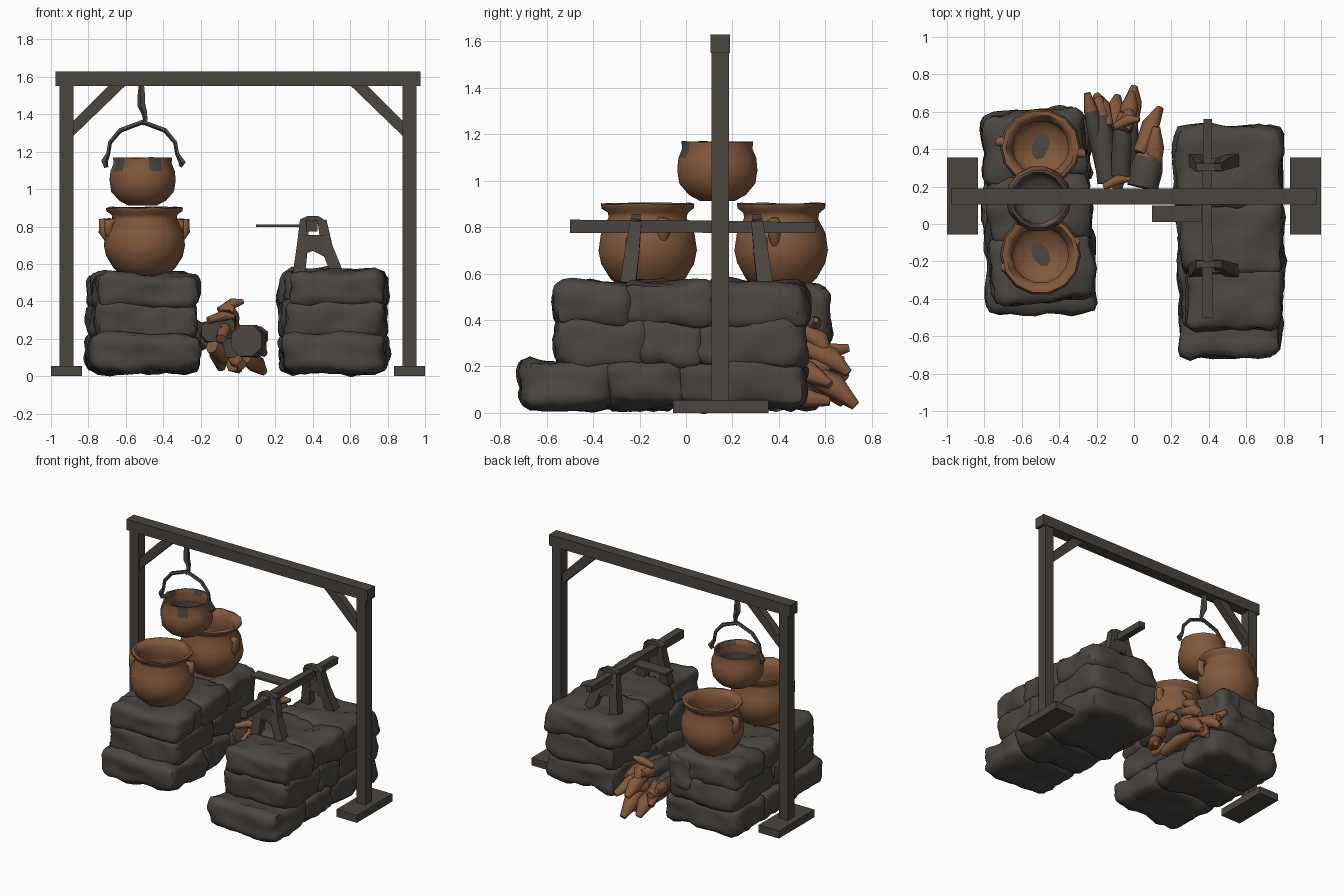
import bpy, bmesh, math, random
from mathutils import Vector, Matrix, noise

if "Cube" in bpy.data.objects:
    bpy.data.objects.remove(bpy.data.objects["Cube"])

random.seed(4)


def material(name, rgb):
    m = bpy.data.materials.new(name)
    m.diffuse_color = (*rgb, 1)
    m.use_nodes = True
    m.node_tree.nodes["Principled BSDF"].inputs["Base Color"].default_value = m.diffuse_color
    return m


STONE = material("dark stone", (0.069, 0.061, 0.053))
TIMBER = material("dark timber", (0.067, 0.058, 0.049))
CLAY = material("clay brown", (0.222, 0.099, 0.045))
IRON = material("dark iron", (0.068, 0.062, 0.055))
SPLIT = material("split wood", (0.228, 0.100, 0.045))


def finish(name, bm, mats, smooth=None):
    bmesh.ops.recalc_face_normals(bm, faces=bm.faces)
    me = bpy.data.meshes.new(name)
    bm.to_mesh(me)
    bm.free()
    ob = bpy.data.objects.new(name, me)
    bpy.context.collection.objects.link(ob)
    for m in mats:
        me.materials.append(m)
    if smooth:
        bpy.ops.object.select_all(action='DESELECT')
        ob.select_set(True)
        bpy.context.view_layer.objects.active = ob
        bpy.ops.object.shade_smooth_by_angle(angle=math.radians(smooth))
    return ob


def box(name, lo, hi, mat):
    bm = bmesh.new()
    lo, hi = Vector(lo), Vector(hi)
    bmesh.ops.create_cube(bm, size=1)
    for v in bm.verts:
        v.co = (lo + hi) / 2 + v.co * (hi - lo)
    return finish(name, bm, [mat])


def rod(name, pts, radii, sides, mats, split_from=99, smooth=None):
    """Capped tube along points; segments from split_from on use the second material."""
    bm = bmesh.new()
    pts = [Vector(p) for p in pts]
    rings = []
    for i, p in enumerate(pts):
        t = (pts[min(i + 1, len(pts) - 1)] - pts[max(i - 1, 0)]).normalized()
        u = t.cross(Vector((0, 1, 0)) if abs(t.y) < 0.8 else Vector((0, 0, 1))).normalized()
        w = t.cross(u)
        rings.append([bm.verts.new(p + radii[i] * (u * math.cos(a) + w * math.sin(a)))
                      for a in (math.tau * (k + 0.5) / sides for k in range(sides))])
    for i in range(len(rings) - 1):
        for k in range(sides):
            n = (k + 1) % sides
            f = bm.faces.new((rings[i][k], rings[i][n], rings[i + 1][n], rings[i + 1][k]))
            f.material_index = int(i >= split_from)
    bm.faces.new(rings[0])
    bm.faces.new(rings[-1]).material_index = int(split_from < 99)
    return finish(name, bm, mats, smooth)


def plate(name, outline, y, depth, mat):
    """Outline in x and z, extruded along y."""
    bm = bmesh.new()
    f = bm.faces.new([bm.verts.new((x, y, z)) for x, z in outline])
    ext = bmesh.ops.extrude_face_region(bm, geom=[f])
    bmesh.ops.translate(bm, vec=(0, depth, 0),
                        verts=[v for v in ext["geom"] if isinstance(v, bmesh.types.BMVert)])
    finish(name, bm, [mat])


# Timber frame: cross beam, posts, feet and diagonal braces
box("cross_beam", (-0.975, 0.105, 1.55), (0.975, 0.19, 1.63), TIMBER)
for s, side in ((-1, "left"), (1, "right")):
    xs = sorted((s * 0.88, s * 0.955))
    box(side + "_post", (xs[0], 0.11, 0.05), (xs[1], 0.185, 1.56), TIMBER)
    xs = sorted((s * 0.835, s))
    box(side + "_foot", (xs[0], -0.055, 0), (xs[1], 0.355, 0.055), TIMBER)
    plate(side + "_brace", [(s * x, z) for x, z in
                            ((0.885, 1.28), (0.885, 1.36), (0.69, 1.555), (0.60, 1.555))],
          0.12, 0.055, TIMBER)


# Stone stacks: lumpy rounded blocks in staggered courses
def stone(name, x0, x1, y0, y1, z0, z1, turn=0):
    bm = bmesh.new()
    bmesh.ops.create_cube(bm, size=2)
    bmesh.ops.subdivide_edges(bm, edges=bm.edges[:], cuts=8, use_grid_fill=True)
    c = Vector((x0 + x1, y0 + y1, z0 + z1)) / 2
    h = Vector((x1 - x0, y1 - y0, z1 - z0)) / 2
    rot = Matrix.Rotation(math.radians(turn), 3, 'Z')
    seed = Vector([random.uniform(0, 50) for _ in range(3)])
    rad = 0.06
    for v in bm.verts:
        p = Vector([v.co[i] * h[i] for i in range(3)])
        core = Vector([max(-h[i] + rad, min(h[i] - rad, p[i])) for i in range(3)])
        n = (p - core).normalized()
        p = core + n * rad
        p += n * (0.030 * noise.noise(p * 6 + seed) + 0.018 * noise.noise(p * 14 + seed) - 0.002)
        v.co = c + rot @ p
    finish(name, bm, [STONE], 50)


def course(name, x0, x1, cuts, z0, z1, turn=0, lean=(0, 0)):
    for i in range(len(cuts) - 1):
        j = random.uniform(-0.008, 0.008)
        mid = (cuts[i] + cuts[i + 1]) / 2
        stone(f"{name}_stone_{i + 1}", x0 + j - lean[0] * mid, x1 + j - lean[1] * mid,
              cuts[i] - 0.025, cuts[i + 1] + 0.025, z0, z1, turn)


course("left_bottom", -0.80, -0.215, (-0.455, -0.06, 0.25, 0.565), 0.02, 0.225, 2, (0.03, 0.04))
course("left_middle", -0.775, -0.235, (-0.395, 0.09, 0.585), 0.19, 0.41, 4, (0.06, 0.07))
course("left_top", -0.775, -0.23, (-0.395, -0.08, 0.25, 0.575), 0.35, 0.55, 4, (0.06, 0.07))
stone("left_back_stone", -0.48, -0.28, 0.42, 0.635, 0.28, 0.54, -8)
course("right_bottom", 0.232, 0.795, (-0.69, -0.33, -0.02, 0.49), 0.02, 0.23, 0, (0.02, -0.01))
course("right_middle", 0.24, 0.795, (-0.535, -0.18, 0.06, 0.495), 0.19, 0.42, 0, (0.04, -0.01))
course("right_top", 0.25, 0.795, (-0.54, -0.25, 0.10, 0.505), 0.36, 0.57, 0, (0.07, -0.01))


# Pots: lathed open vessels with thick walls
def lathe(name, centre, profile, mats, dark, scale=1, sides=14):
    """dark(ring index, angle index) decides the second material."""
    bm = bmesh.new()
    rings = [[bm.verts.new((centre[0] + r * math.cos(math.tau * k / sides),
                            centre[1] + r * scale * math.sin(math.tau * k / sides),
                            z + (random.uniform(-0.004, 0.004) if r > 0.15 else 0)))
              for k in range(sides)] for r, z in profile]
    for i in range(len(rings) - 1):
        for k in range(sides):
            n = (k + 1) % sides
            f = bm.faces.new((rings[i][k], rings[i][n], rings[i + 1][n], rings[i + 1][k]))
            f.material_index = int(dark(i, k))
    bm.faces.new(rings[0])
    bm.faces.new(rings[-1]).material_index = int(dark(len(rings) - 1, 0))
    return finish(name, bm, mats, 62)


big = [(0.12, 0.54), (0.165, 0.58), (0.205, 0.645), (0.217, 0.70), (0.207, 0.77), (0.172, 0.84),
       (0.176, 0.862), (0.203, 0.882), (0.206, 0.90), (0.185, 0.903), (0.150, 0.86),
       (0.175, 0.77), (0.18, 0.70), (0.12, 0.60)]
for name, x, y, ang, reach, scale in (("front_pot", -0.50, -0.165, 20, -0.008, 1.0),
                                      ("rear_pot", -0.50, 0.41, -8, 0.012, 0.95)):
    lathe(name, (x, y), big, [CLAY], lambda i, k: False, scale)
    # soot patch on the pot floor
    bm = bmesh.new()
    bmesh.ops.create_circle(bm, cap_ends=True, segments=8, radius=1,
                            matrix=Matrix.Translation((x, y + 0.005, 0.605))
                            @ Matrix.Rotation(-0.3 if y > 0 else 0.5, 4, 'Z')
                            @ Matrix.Diagonal((0.045, 0.075, 1, 1)))
    finish(name + "_soot", bm, [IRON])
    # horn-like lugs on the shoulders
    for s in (-1, 1):
        d = Vector((s * math.cos(math.radians(ang)), s * math.sin(math.radians(ang)), 0))
        path = [Vector((x, y, z)) + d * (r + reach)
                for r, z in ((0.175, 0.825), (0.21, 0.825), (0.208, 0.775), (0.175, 0.71))]
        rod(name + "_lug", path, [0.02, 0.028, 0.028, 0.015], 7, [CLAY], smooth=60)

small = [(0.075, 0.912), (0.125, 0.938), (0.168, 0.99), (0.177, 1.045), (0.172, 1.095),
         (0.155, 1.135), (0.158, 1.167), (0.144, 1.168), (0.132, 1.135), (0.147, 1.08),
         (0.14, 1.00), (0.10, 0.95)]
lathe("hanging_pot", (-0.51, 0.135), small, [CLAY, IRON],
      lambda i, k: i == 6 or i >= 9 or (i == 5 and k in (8, 11)) or (i == 4 and k in (8, 11))
      or (i == 7 and k % 3 == 0))

# Pot bail with curled ends, and chain hook
bail = [(-0.195, 1.115), (-0.205, 1.15), (-0.185, 1.19), (-0.175, 1.25), (-0.12, 1.315), (0, 1.36),
        (0.12, 1.315), (0.175, 1.25), (0.185, 1.19), (0.215, 1.14), (0.20, 1.12)]
rod("pot_bail", [(-0.51 + x, 0.135, z) for x, z in bail],
    [0.012, 0.02, 0.012, 0.012, 0.014, 0.014, 0.014, 0.012, 0.012, 0.02, 0.012], 5, [IRON])
rod("hanging_hook", [(-0.515, 0.14, 1.555), (-0.515, 0.14, 1.50), (-0.515, 0.14, 1.45),
                     (-0.50, 0.14, 1.41), (-0.495, 0.135, 1.37), (-0.515, 0.135, 1.345)],
    [0.016, 0.022, 0.024, 0.018, 0.013, 0.012], 5, [IRON])

# Spit resting on two forked stands, with a flat paddle handle
rod("spit_log", [(0.395, -0.50, 0.803), (0.39, 0.0, 0.803), (0.395, 0.56, 0.797)],
    [0.041, 0.038, 0.033], 4, [TIMBER])
for name, yt, yb in (("front_stand", -0.215, -0.25), ("rear_stand", 0.305, 0.34)):
    ym = (yt + yb) / 2
    rod(name + "_left_leg", [(0.325, yb, 0.54), (0.345, ym, 0.70), (0.355, yt, 0.83)],
        [0.047, 0.042, 0.034], 4, [TIMBER])
    rod(name + "_right_leg", [(0.53, yb, 0.55), (0.475, ym, 0.69), (0.45, yt, 0.83)],
        [0.047, 0.044, 0.034], 4, [TIMBER])
    rod(name + "_cap", [(0.34, yt, 0.82), (0.375, yt, 0.838), (0.425, yt, 0.838), (0.465, yt, 0.81)],
        [0.028, 0.026, 0.026, 0.03], 4, [TIMBER])
    plate(name + "_web", [(0.35, 0.65), (0.40, 0.67), (0.46, 0.64), (0.46, 0.755), (0.35, 0.755)],
          ym - 0.028, 0.056, TIMBER)
box("paddle_handle", (0.095, 0.01, 0.798), (0.36, 0.10, 0.812), TIMBER)

# Firewood: barked logs whose split ends fan out to the back
logs = [  # front point, back point, radius
    ((0.045, 0.195, 0.19), (0.09, 0.40, 0.18), 0.09),
    ((-0.04, 0.24, 0.15), (-0.02, 0.62, 0.20), 0.055),
    ((-0.14, 0.22, 0.24), (-0.19, 0.68, 0.22), 0.06),
    ((-0.07, 0.26, 0.27), (-0.06, 0.60, 0.32), 0.055),
    ((-0.16, 0.28, 0.20), (-0.25, 0.70, 0.28), 0.045),
]
for i, (a, b, r) in enumerate(logs):
    a, b = Vector(a), Vector(b)
    rod(f"bark_log_{i + 1}", [a, a.lerp(b, 0.5), a.lerp(b, 0.78), b],
        [r, r * 1.05, r * 0.9, r * 0.4], 8, [TIMBER, SPLIT], 2, 50)
splits = [
    ((-0.10, 0.52, 0.35), (0.03, 0.56, 0.40), 0.03), ((-0.05, 0.50, 0.36), (-0.02, 0.61, 0.25), 0.045),
    ((-0.04, 0.50, 0.29), (-0.01, 0.70, 0.17), 0.05), ((-0.14, 0.52, 0.24), (-0.20, 0.69, 0.15), 0.05),
    ((-0.02, 0.50, 0.19), (0.00, 0.73, 0.03), 0.055), ((-0.11, 0.50, 0.18), (-0.09, 0.68, 0.04), 0.055),
    ((0.03, 0.38, 0.22), (0.14, 0.62, 0.12), 0.05), ((0.04, 0.24, 0.10), (0.14, 0.40, 0.02), 0.05),
    ((0.10, 0.24, 0.18), (0.12, 0.52, 0.22), 0.055), ((-0.14, 0.22, 0.16), (-0.02, 0.36, 0.06), 0.055),
    ((-0.09, 0.19, 0.20), (-0.06, 0.30, 0.27), 0.04), ((-0.03, 0.28, 0.06), (-0.01, 0.62, 0.05), 0.05),
    ((-0.16, 0.20, 0.30), (-0.02, 0.24, 0.32), 0.028), ((0.02, 0.22, 0.06), (-0.05, 0.34, 0.10), 0.04),
]
for i, (a, b, r) in enumerate(splits):
    a, b = Vector(a), Vector(b)
    mid = a.lerp(b, 0.55) + Vector((0, 0.015, 0.012))
    rod(f"split_stick_{i + 1}", [a, mid, b], [r * 0.7, r, r * 0.4], 7, [SPLIT], smooth=55)
